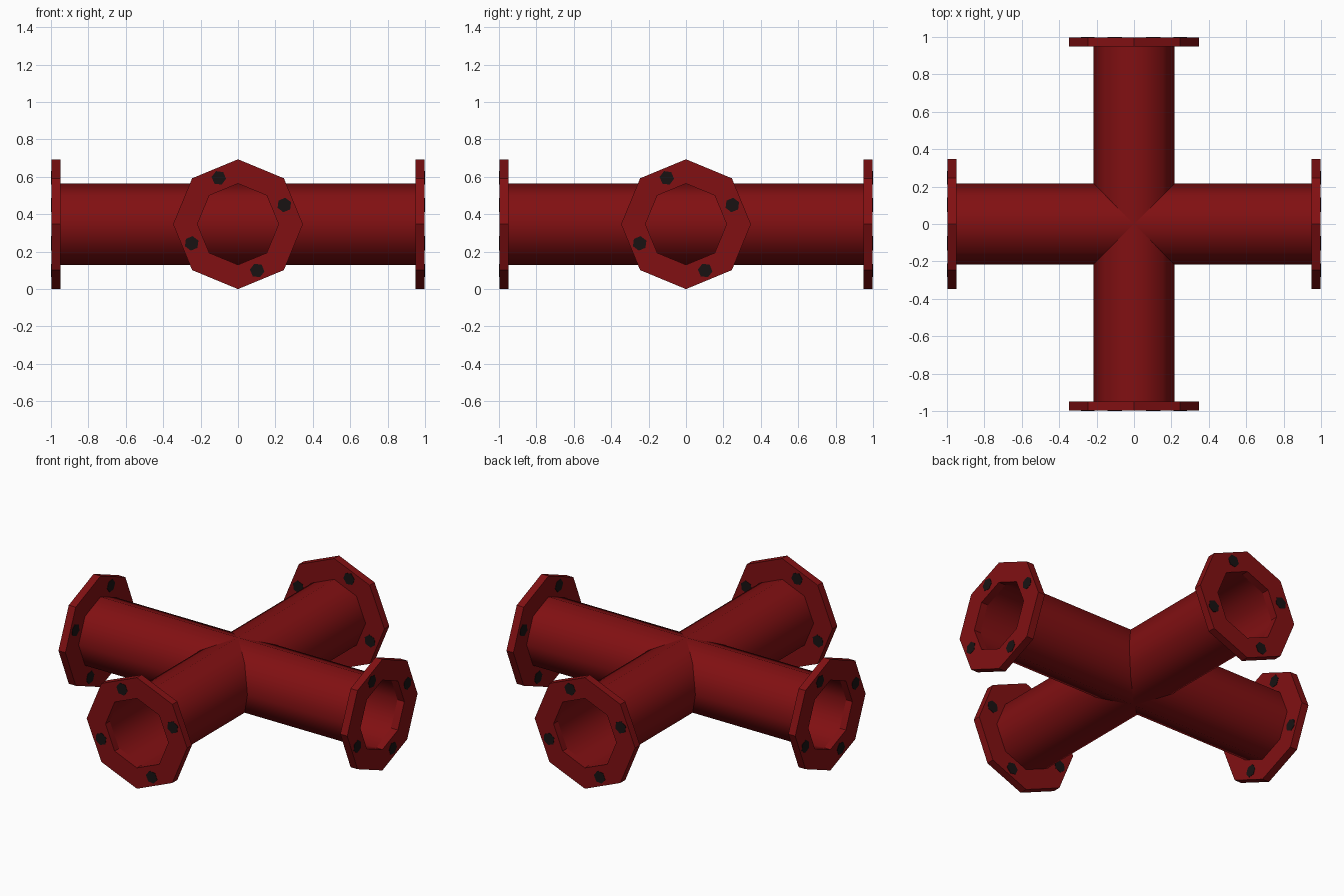
import bpy, bmesh, math
from mathutils import Matrix, Vector

if "Cube" in bpy.data.objects:
    bpy.data.objects.remove(bpy.data.objects["Cube"])

ZC, R_TUBE, R_FLANGE = 0.347, 0.217, 0.347


def material(name, rgb):
    m = bpy.data.materials.new(name)
    m.diffuse_color = (*rgb, 1)
    m.use_nodes = True
    m.node_tree.nodes["Principled BSDF"].inputs["Base Color"].default_value = m.diffuse_color
    return m


RED = material("deep red paint", (0.22, 0.005, 0.006))
DARK = material("dark bolt metal", (0.009, 0.006, 0.006))


def ring(bm, radius, depth, sides=8, cx=0, cz=0, turn=0):
    """Polygon of vertices facing -y, at distance depth from the centre."""
    return [bm.verts.new((cx + radius * math.cos(turn + 2 * math.pi * i / sides), -depth,
                          cz + radius * math.sin(turn + 2 * math.pi * i / sides)))
            for i in range(sides)]


def bridge(bm, a, b):
    n = len(a)
    for i in range(n):
        bm.faces.new((a[i], a[(i + 1) % n], b[(i + 1) % n], b[i]))


def finish(bm, name, mat, quarter, smooth=False):
    bmesh.ops.recalc_face_normals(bm, faces=bm.faces)
    bm.transform(Matrix.Translation((0, 0, ZC)) @ Matrix.Rotation(quarter * math.pi / 2, 4, 'Z'))
    me = bpy.data.meshes.new(name)
    bm.to_mesh(me)
    bm.free()
    me.materials.append(mat)
    for p in me.polygons:
        p.use_smooth = smooth
    ob = bpy.data.objects.new(name, me)
    bpy.context.collection.objects.link(ob)


# two open, thin-walled octagonal pipes crossing at the centre
for quarter, name in ((0, "pipe_front_back"), (1, "pipe_left_right")):
    bm = bmesh.new()
    bridge(bm, ring(bm, R_TUBE, -0.955), ring(bm, R_TUBE, 0.955))
    finish(bm, name, RED, quarter, smooth=True)

for quarter, side in enumerate(("front", "right", "back", "left")):
    # octagonal flange ring
    bm = bmesh.new()
    loops = [ring(bm, r, d) for r, d in ((R_TUBE, 0.95), (R_FLANGE, 0.95),
                                         (R_FLANGE, 0.998), (R_TUBE, 0.998))]
    for i in range(4):
        bridge(bm, loops[i], loops[(i + 1) % 4])
    finish(bm, "flange_" + side, RED, quarter)

    # four nearly flush bolts, visible on both flange faces
    bm = bmesh.new()
    for k in range(4):
        a = math.radians(22.5 + 90 * k)
        ends = [ring(bm, 0.039, d, 6, 0.268 * math.cos(a), 0.268 * math.sin(a), a)
                for d in (0.948, 1.0)]
        bridge(bm, *ends)
        for e in ends:
            bm.faces.new(e)
    finish(bm, "bolts_" + side, DARK, quarter)
